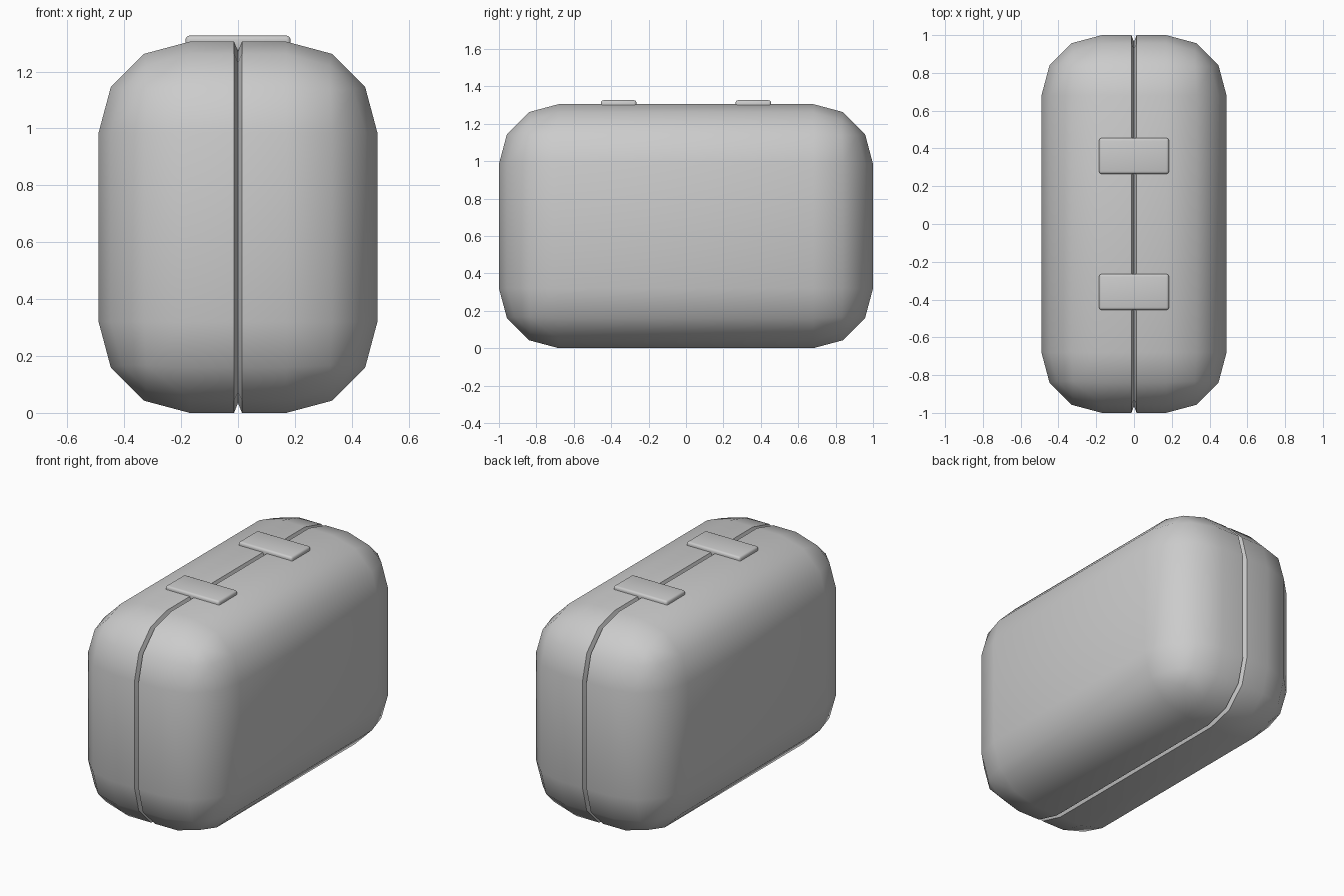
import bpy
import bmesh
from mathutils import Vector, Matrix

HEIGHT = 1.305
cube = bpy.data.objects.get("Cube")
if cube:
    bpy.data.objects.remove(cube)

grey = bpy.data.materials.new("plain_grey")
grey.use_nodes = True
grey.diffuse_color = (0.6, 0.6, 0.6, 1)
grey.node_tree.nodes["Principled BSDF"].inputs["Base Color"].default_value = (0.6, 0.6, 0.6, 1)


def rounded_box(size, centre, radius, segments):
    bm = bmesh.new()
    bmesh.ops.create_cube(bm, size=1, matrix=Matrix.Translation(centre) @ Matrix.Diagonal((*size, 1)))
    bmesh.ops.bevel(bm, geom=bm.edges[:], offset=radius, segments=segments, profile=0.5, affect='EDGES')
    return bm


def finish(bm, name, angle):
    bmesh.ops.recalc_face_normals(bm, faces=bm.faces[:])
    mesh = bpy.data.meshes.new(name)
    bm.to_mesh(mesh)
    bm.free()
    mesh.materials.append(grey)
    obj = bpy.data.objects.new(name, mesh)
    bpy.context.collection.objects.link(obj)
    bpy.ops.object.select_all(action='DESELECT')
    obj.select_set(True)
    bpy.context.view_layer.objects.active = obj
    bpy.ops.object.shade_smooth_by_angle(angle=angle)


# Case body, with a V-shaped seam pressed in around its middle
body = rounded_box((0.98, 2, HEIGHT), (0, 0, HEIGHT / 2), 0.32, 3)
for x in (-0.014, 0, 0.014):
    bmesh.ops.bisect_plane(body, geom=body.verts[:] + body.edges[:] + body.faces[:],
                           plane_co=(x, 0, 0), plane_no=(1, 0, 0))
body.normal_update()
seam = [(v, Vector((0, v.normal.y, v.normal.z)).normalized()) for v in body.verts if abs(v.co.x) < 0.001]
for vert, outward in seam:
    vert.co -= outward * 0.035
finish(body, "case_body", 0.75)

# Two latches bridging the seam on top
for name, y in (("front_latch", -0.36), ("back_latch", 0.36)):
    finish(rounded_box((0.37, 0.19, 0.055), (0, y, 1.2985), 0.014, 3), name, 0.75)
